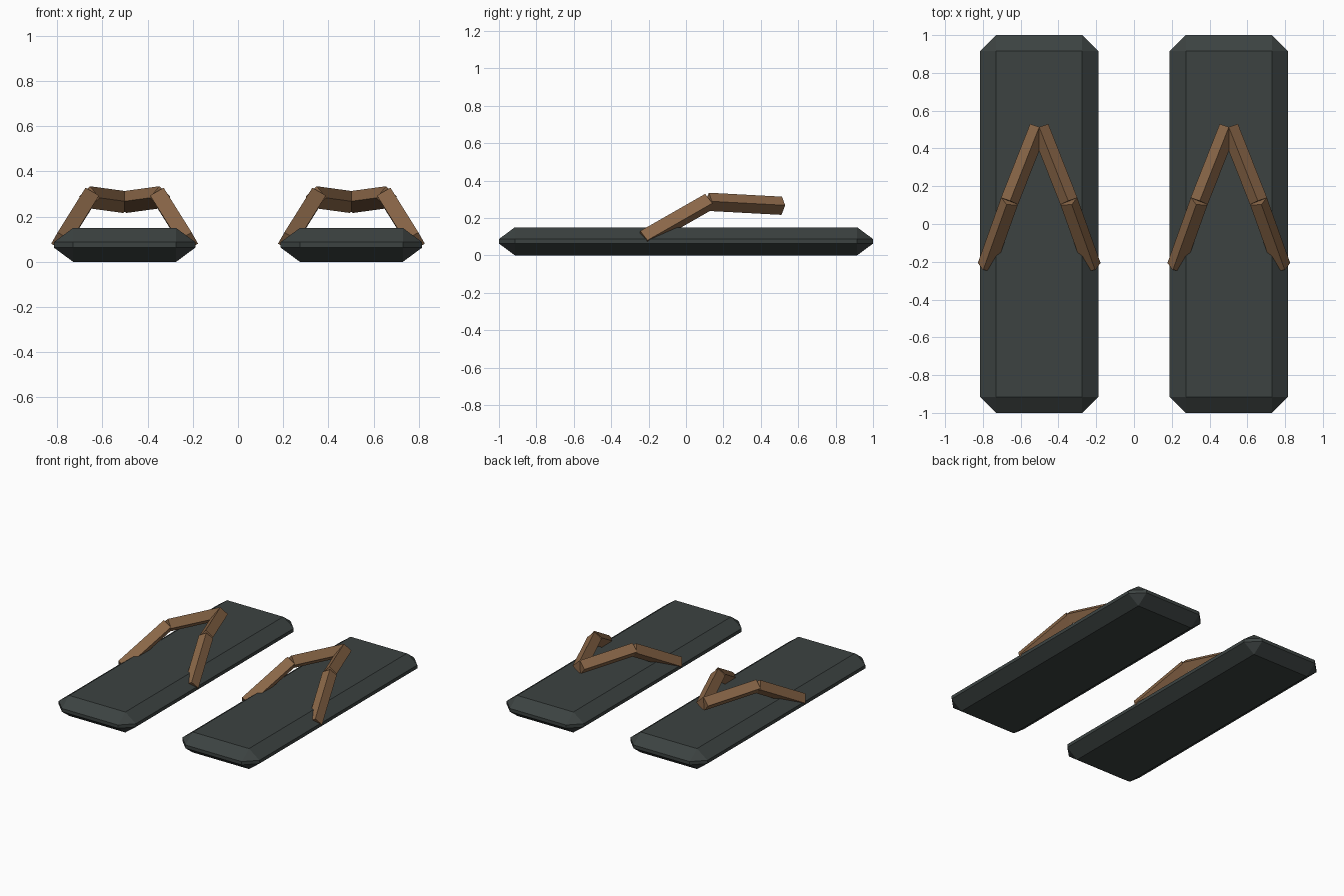
import bpy, bmesh, math
from mathutils import Vector, Matrix

cube = bpy.data.objects.get("Cube")
if cube:
    bpy.data.objects.remove(cube, do_unlink=True)


def make_material(name, rgb):
    mat = bpy.data.materials.new(name)
    mat.use_nodes = True
    mat.diffuse_color = (*rgb, 1)
    bsdf = mat.node_tree.nodes["Principled BSDF"]
    bsdf.inputs["Base Color"].default_value = (*rgb, 1)
    bsdf.inputs["Roughness"].default_value = 0.8
    return mat


charcoal = make_material("charcoal", (0.045, 0.055, 0.053))
tan_brown = make_material("tan_brown", (0.26, 0.138, 0.066))


def finish(name, bm, mat):
    bmesh.ops.recalc_face_normals(bm, faces=bm.faces[:])
    mesh = bpy.data.meshes.new(name)
    bm.to_mesh(mesh)
    bm.free()
    mesh.materials.append(mat)
    bpy.context.collection.objects.link(bpy.data.objects.new(name, mesh))


def sole(name, x):
    """Chamfered slab, bevelled evenly and then flattened."""
    chamfer, flatten = 0.085, 0.74
    bm = bmesh.new()
    bmesh.ops.create_cube(bm, size=1)
    bmesh.ops.scale(bm, vec=(0.626, 2, 0.15 / flatten), verts=bm.verts[:])
    bmesh.ops.bevel(bm, geom=bm.edges[:], offset=chamfer, segments=1,
                    profile=0.5, affect='EDGES')
    bmesh.ops.scale(bm, vec=(1, 1, flatten), verts=bm.verts[:])
    bmesh.ops.translate(bm, vec=(x, 0, 0.075), verts=bm.verts[:])
    finish(name, bm, charcoal)


def bar(name, start, end, roll):
    """Square bar between two points, rolled about its own length."""
    start, end = Vector(start), Vector(end)
    along = (end - start).normalized()
    across = along.cross(Vector((0, 0, 1))).normalized()
    up = across.cross(along)
    frame = Matrix((across, along, up)).transposed()
    turn = frame @ Matrix.Rotation(math.radians(roll), 3, 'Y')
    bm = bmesh.new()
    bmesh.ops.create_cube(bm, size=1)
    bmesh.ops.scale(bm, vec=(0.069, (end - start).length, 0.069), verts=bm.verts[:])
    bmesh.ops.transform(bm, matrix=Matrix.Translation((start + end) / 2) @ turn.to_4x4(),
                        verts=bm.verts[:])
    finish(name, bm, tan_brown)


# Strap path, measured outward from the middle of each sandal
toe = (0.003, 0.512, 0.265)
knee = (0.157, 0.121, 0.286)
heel = (0.281, -0.226, 0.088)

for side, cx in (("left", 0.502), ("right", -0.502)):
    sole(side + "_sole", cx)
    for part, s in (("outer" if cx > 0 else "inner", 1),
                    ("inner" if cx > 0 else "outer", -1)):
        pts = [(cx + s * x, y, z) for x, y, z in (toe, knee, heel)]
        bar(f"{side}_{part}_front_strap", pts[1], pts[0], 42 * s)
        bar(f"{side}_{part}_rear_strap", pts[2], pts[1], 55 * s)
